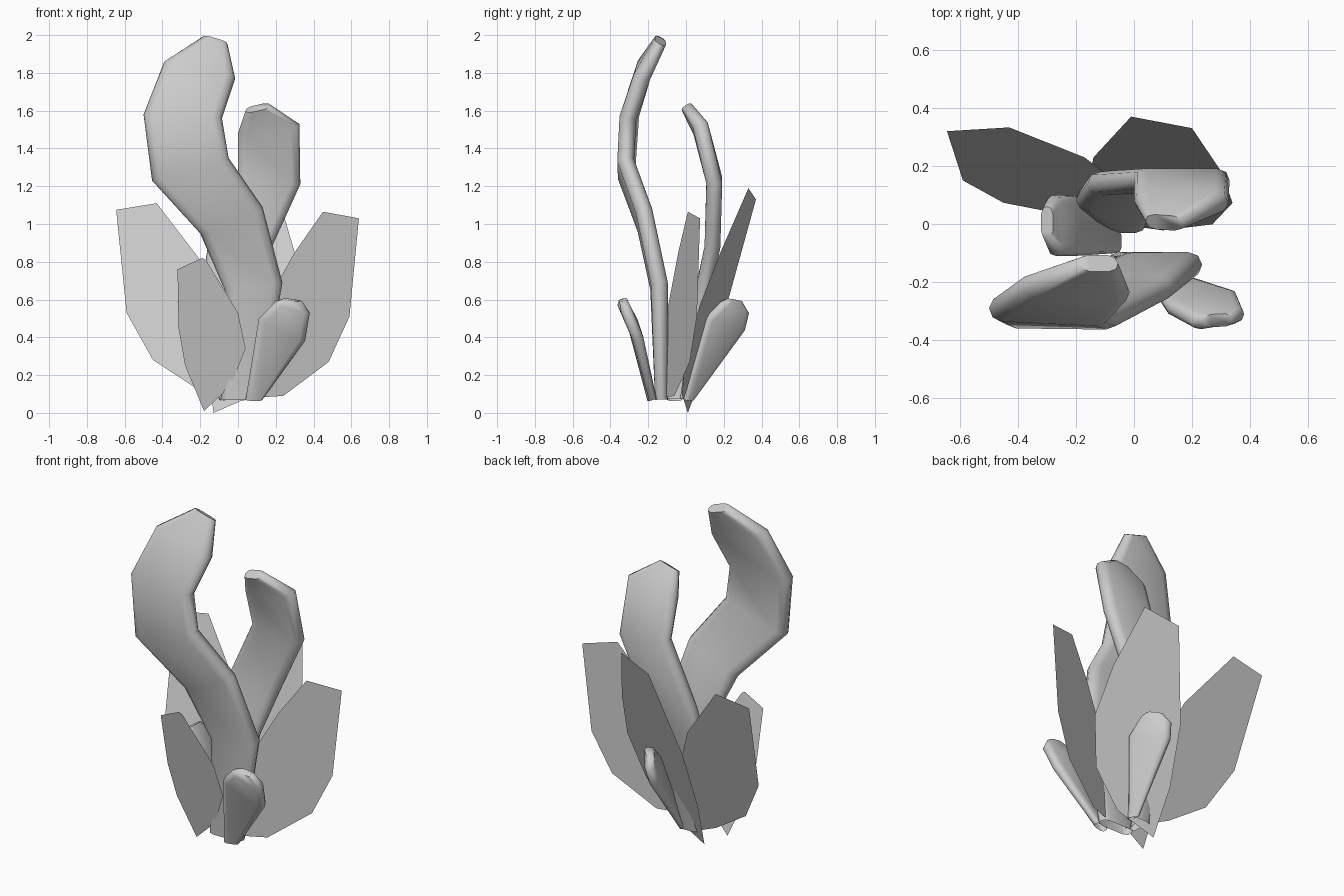
import bpy
import bmesh
from mathutils import Vector

cube = bpy.data.objects.get("Cube")
if cube:
    bpy.data.objects.remove(cube, do_unlink=True)

GREY = (0.6, 0.6, 0.6, 1)
grey = bpy.data.materials.new("plain_grey")
grey.use_nodes = True
grey.diffuse_color = GREY
grey.node_tree.nodes["Principled BSDF"].inputs["Base Color"].default_value = GREY


def finish(bm, name, smooth):
    mesh = bpy.data.meshes.new(name)
    bm.to_mesh(mesh)
    bm.free()
    mesh.materials.append(grey)
    obj = bpy.data.objects.new(name, mesh)
    bpy.context.collection.objects.link(obj)
    if smooth:
        bpy.ops.object.select_all(action='DESELECT')
        obj.select_set(True)
        bpy.context.view_layer.objects.active = obj
        bpy.ops.object.shade_smooth_by_angle(angle=1.0)


def section(half, t):
    """Flat bar with rounded rims, as (across, depth) pairs."""
    quarter = [(half, 0), (half - 0.3 * t, 0.7 * t), (half - 1.1 * t, t)]
    upper = quarter + [(-u, v) for u, v in reversed(quarter)]
    return upper + [(-u, -v) for u, v in upper[1:-1]]


def blade(name, stations, t):
    """Thick frond lofted through pairs of left and right edge points."""
    pairs = [(Vector(l), Vector(r)) for l, r in stations]
    mids = [(l + r) / 2 for l, r in pairs]
    bm = bmesh.new()
    rings = []
    for i, (l, r) in enumerate(pairs):
        across = (r - l).normalized()
        path = mids[min(i + 1, len(mids) - 1)] - mids[max(i - 1, 0)]
        depth = across.cross(path).normalized()
        half = (r - l).length / 2
        thick = min(t, half * 0.6) * (0.75 if i in (0, len(pairs) - 1) else 1)
        rings.append([bm.verts.new(mids[i] + across * u + depth * v)
                      for u, v in section(half, thick)])
    n = len(rings[0])
    for a, b in zip(rings, rings[1:]):
        for k in range(n):
            j = (k + 1) % n
            bm.faces.new((a[k], a[j], b[j], b[k]))
    bm.faces.new(rings[-1])
    bmesh.ops.recalc_face_normals(bm, faces=bm.faces)
    finish(bm, name, True)


def leaf(name, outline, plane):
    """Flat leaf: an x-z outline laid on the plane y = a + b*x + c*z."""
    a, b, c = plane
    bm = bmesh.new()
    bm.faces.new([bm.verts.new((x, a + b * x + c * z, z)) for x, z in outline])
    finish(bm, name, False)


# Thick curling fronds
blade("tall_frond", [
    ((-0.09, -0.13, 0.07), (0.13, -0.13, 0.07)),
    ((-0.07, -0.145, 0.65), (0.235, -0.14, 0.69)),
    ((-0.2, -0.21, 0.95), (0.13, -0.225, 1.09)),
    ((-0.455, -0.315, 1.23), (-0.05, -0.32, 1.35)),
    ((-0.5, -0.29, 1.58), (-0.085, -0.31, 1.56)),
    ((-0.39, -0.21, 1.86), (-0.015, -0.235, 1.77)),
    ((-0.19, -0.135, 1.99), (-0.055, -0.135, 1.95))], 0.045)
blade("back_frond", [
    ((-0.1, 0, 0.07), (0.04, 0, 0.07)),
    ((-0.2, 0.085, 0.62), (0.08, 0.085, 0.6)),
    ((-0.16, 0.14, 0.88), (0.18, 0.14, 0.88)),
    ((0, 0.15, 1.25), (0.33, 0.15, 1.21)),
    ((0, 0.08, 1.48), (0.325, 0.075, 1.53)),
    ((0.04, 0.01, 1.6), (0.17, 0, 1.63))], 0.042)

# Small buds
blade("front_bud", [
    ((0.04, -0.19, 0.07), (0.13, -0.17, 0.07)),
    ((0.11, -0.29, 0.5), (0.355, -0.25, 0.38)),
    ((0.2, -0.34, 0.59), (0.38, -0.31, 0.53)),
    ((0.24, -0.335, 0.605), (0.34, -0.33, 0.59))], 0.03)
blade("back_bud", [
    ((0.03, -0.01, 0.07), (0, 0.04, 0.07)),
    ((0.12, 0.1, 0.5), (0, 0.31, 0.44)),
    ((0.11, 0.19, 0.59), (0.01, 0.33, 0.53)),
    ((0.1, 0.22, 0.605), (0.03, 0.29, 0.59))], 0.03)
blade("side_bud", [
    ((-0.06, -0.1, 0.07), (-0.06, -0.02, 0.07)),
    ((-0.2, -0.11, 0.48), (-0.22, 0.1, 0.42)),
    ((-0.27, -0.11, 0.56), (-0.28, 0.1, 0.54)),
    ((-0.3, -0.05, 0.6), (-0.3, 0.06, 0.6))], 0.03)

# Flat leaves
leaf("front_leaf", [
    (-0.18, 0.01), (-0.04, 0.14), (0.04, 0.34), (0, 0.53), (-0.17, 0.81),
    (-0.19, 0.82), (-0.32, 0.76), (-0.315, 0.45), (-0.28, 0.25)],
    (-0.135, 0, -0.19))
leaf("left_leaf", [
    (0.08, 0.08), (0.24, 0.09), (0.48, 0.27), (0.59, 0.51), (0.64, 1.03),
    (0.45, 1.065), (0.3, 0.85), (0.15, 0.58), (0.09, 0.3)],
    (-0.143, 0.34, 0))
leaf("right_leaf", [
    (-0.06, 0.06), (-0.22, 0.13), (-0.45, 0.28), (-0.59, 0.53),
    (-0.645, 1.075), (-0.43, 1.11), (-0.17, 0.77), (-0.06, 0.5), (-0.03, 0.25)],
    (-0.01, 0.01, 0.313))
leaf("back_leaf", [
    (-0.13, 0), (0.1, 0.1), (0.27, 0.3), (0.34, 0.57), (0.3, 0.85),
    (0.2, 1.19), (-0.01, 1.13), (-0.14, 0.62), (-0.16, 0.28)],
    (-0.028, -0.29, 0.35))
